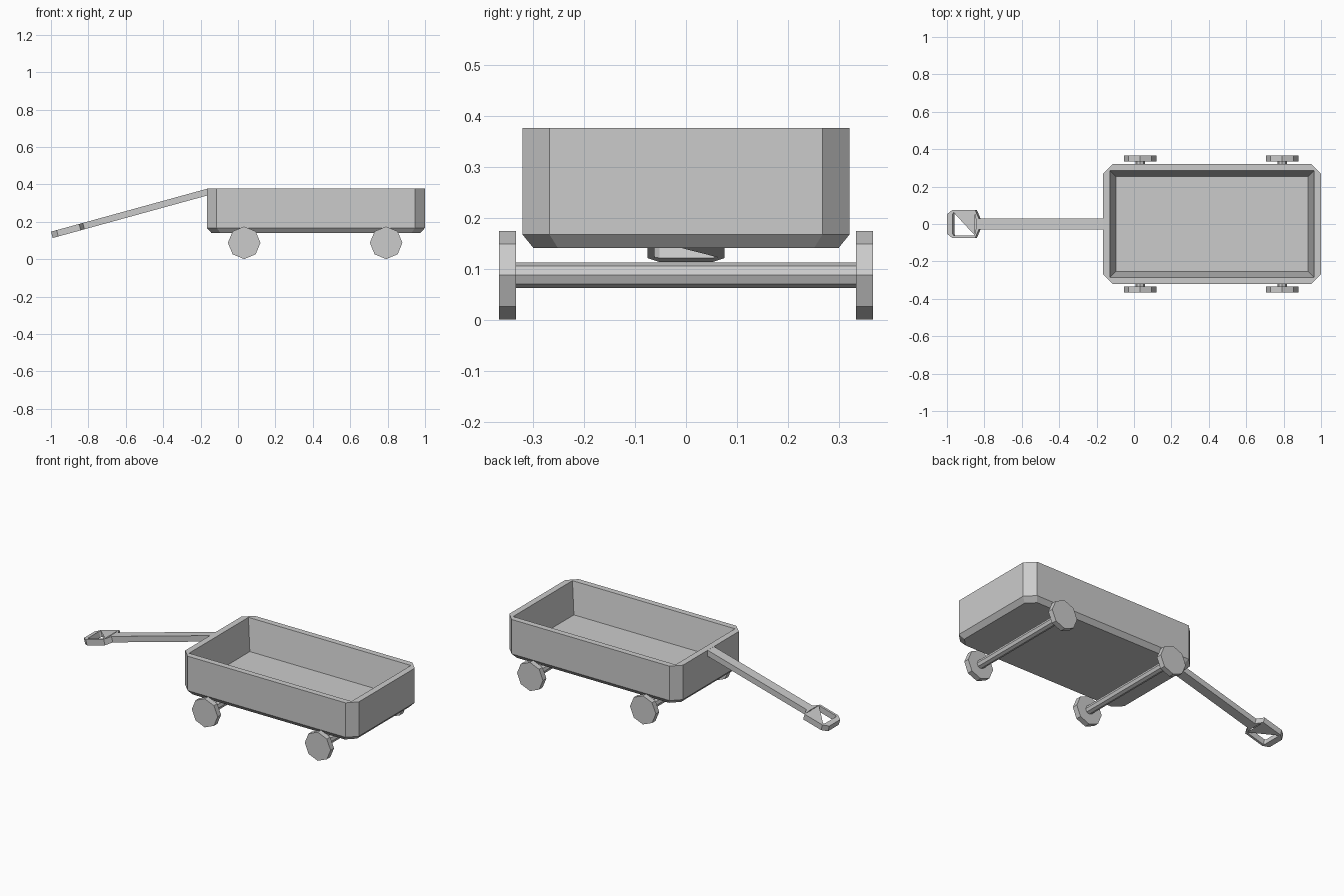
import bpy, bmesh, math
from mathutils import Vector

if "Cube" in bpy.data.objects:
    bpy.data.objects.remove(bpy.data.objects["Cube"])


def finish(bm, name):
    bmesh.ops.remove_doubles(bm, verts=bm.verts, dist=1e-5)
    bmesh.ops.recalc_face_normals(bm, faces=bm.faces)
    me = bpy.data.meshes.new(name)
    bm.to_mesh(me)
    bm.free()
    ob = bpy.data.objects.new(name, me)
    bpy.context.collection.objects.link(ob)
    return ob


def clipped_rect(cx, hx, hy, c):
    """Rectangle outline with its four corners cut by c."""
    return [(cx + hx, -hy + c), (cx + hx, hy - c), (cx + hx - c, hy), (cx - hx + c, hy),
            (cx - hx, hy - c), (cx - hx, -hy + c), (cx - hx + c, -hy), (cx + hx - c, -hy)]


def bridge(bm, a, b):
    n = len(a)
    for i in range(n):
        j = (i + 1) % n
        bm.faces.new((a[i], a[j], b[j], b[i]))


# Tub: outer shell with a chamfered base, flat rim, tapered inside
CX = 0.4165
bm = bmesh.new()
sections = [  # half x, half y, corner cut, z
    (0.559, 0.299, 0.048, 0.141),
    (0.5835, 0.321, 0.053, 0.168),
    (0.5835, 0.321, 0.053, 0.377),
    (0.546, 0.285, 0.000, 0.377),
    (0.514, 0.253, 0.000, 0.190),
]
rings = [[bm.verts.new((x, y, z)) for x, y in clipped_rect(CX, hx, hy, c)]
         for hx, hy, c, z in sections]
for a, b in zip(rings, rings[1:]):
    bridge(bm, a, b)
bm.faces.new(rings[0])
bm.faces.new(rings[-1])
finish(bm, "tub")


# Wheels and axles: eight-sided cylinders lying along y
def cylinder_y(name, x, y, z, r, length):
    bpy.ops.mesh.primitive_cylinder_add(vertices=8, radius=r, depth=length,
                                        location=(x, y, z), rotation=(math.pi / 2, 0, 0))
    bpy.context.object.name = name


for label, x in (("front", 0.033), ("rear", 0.792)):
    cylinder_y(label + "_axle", x, 0, 0.088, 0.025, 0.68)
    for side, s in (("left", 1), ("right", -1)):
        cylinder_y(f"{label}_{side}_wheel", x, s * 0.35, 0.088, 0.087, 0.033)


# Handle: sloping bar and open grip, drawn in plan and tilted
X0, Z0, SLOPE = -0.165, 0.377, 0.275
DOWN = Vector((SLOPE, 0, -1)).normalized() * 0.035


def pair(bm, p):
    top = Vector((p[0], p[1], Z0 + (p[0] - X0) * SLOPE))
    return bm.verts.new(top), bm.verts.new(top + DOWN)


def mirrored(half):
    return half + [(x, -y) for x, y in reversed(half)]


bm = bmesh.new()
outer = [pair(bm, p) for p in mirrored([(-0.83, 0.03), (-0.85, 0.076), (-0.97, 0.076), (-1.0, 0.052)])]
inner = [pair(bm, p) for p in mirrored([(-0.846, 0.03), (-0.85, 0.062), (-0.965, 0.062), (-0.97, 0.052)])]
start = [pair(bm, (X0, y)) for y in (0.03, -0.03)]
for k in (0, 1):
    bridge(bm, [v[k] for v in outer], [v[k] for v in inner])
    bm.faces.new([v[k] for v in (start[0], outer[0], outer[-1], start[1])])
bridge(bm, [v[0] for v in inner], [v[1] for v in inner])
rim = [start[0]] + outer + [start[1]]
bridge(bm, [v[0] for v in rim], [v[1] for v in rim])
finish(bm, "handle")

# Web closing one half of the grip opening, above and below
bm = bmesh.new()
web = [pair(bm, p) for p in ((-0.965, 0.062), (-0.85, 0.062), (-0.85, -0.062))]
for k in (0, 1):
    bm.faces.new([v[k] for v in web])
finish(bm, "grip_web")
